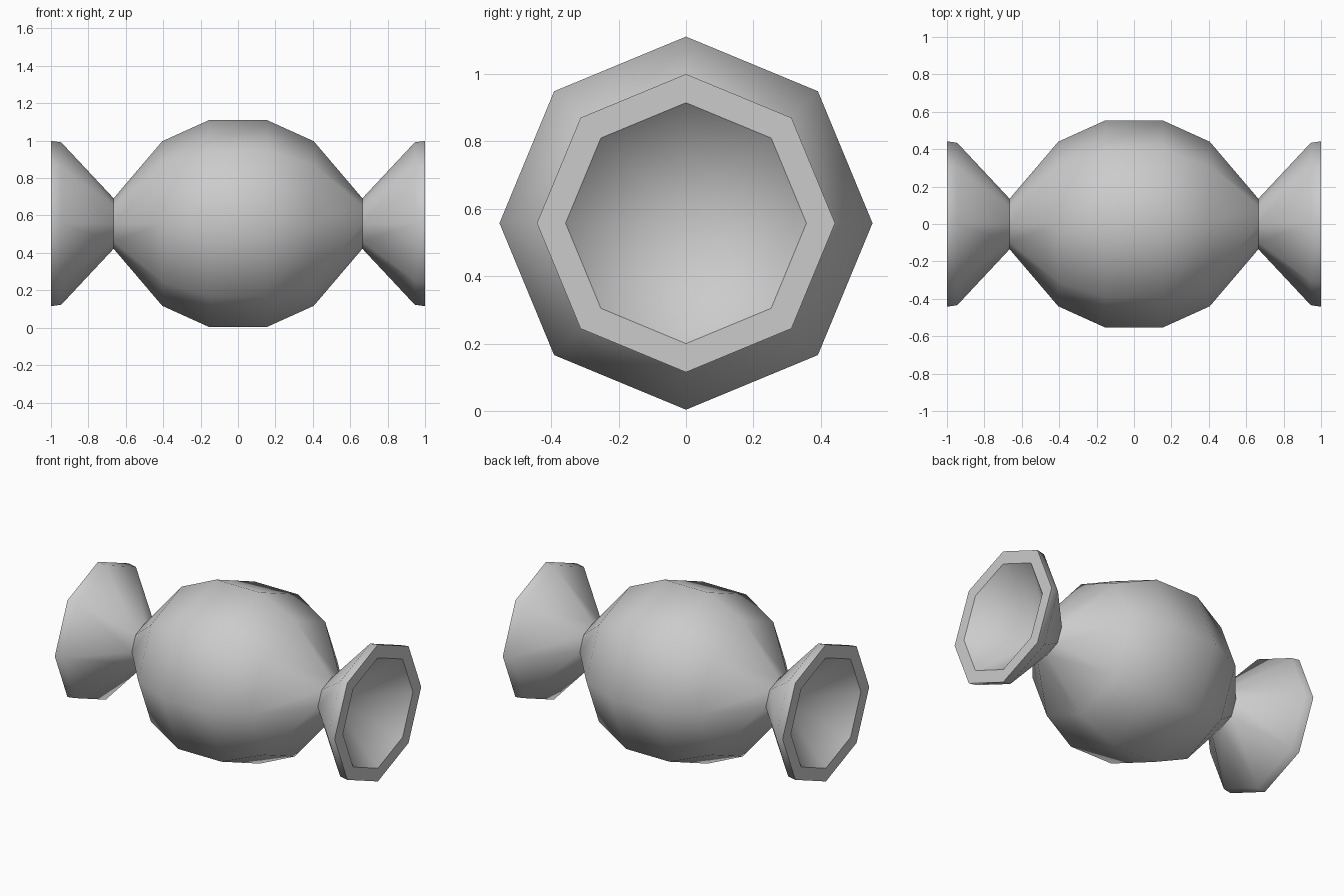
import bpy, bmesh
from math import sin, cos, pi

if "Cube" in bpy.data.objects:
    bpy.data.objects.remove(bpy.data.objects["Cube"])

SIDES = 8
CENTRE_Z = 0.557


def lathe(name, profile, sharp_rings=()):
    """Revolve (x, radius) points around the x axis; radius 0 gives a tip."""
    bm = bmesh.new()
    rings = []
    for x, r in profile:
        count = SIDES if r > 0 else 1
        rings.append([bm.verts.new((x, r * sin(2 * pi * i / SIDES),
                                    CENTRE_Z + r * cos(2 * pi * i / SIDES)))
                      for i in range(count)])
    for a, b in zip(rings, rings[1:]):
        for i in range(SIDES):
            j = (i + 1) % SIDES
            if len(b) == 1:
                bm.faces.new((a[i], a[j], b[0]))
            else:
                bm.faces.new((a[i], a[j], b[j], b[i]))
    bmesh.ops.recalc_face_normals(bm, faces=bm.faces)
    for f in bm.faces:
        f.smooth = True
    for k in sharp_rings:
        for i in range(SIDES):
            bm.edges.get((rings[k][i], rings[k][(i + 1) % SIDES])).smooth = False
    mesh = bpy.data.meshes.new(name)
    bm.to_mesh(mesh)
    bm.free()
    obj = bpy.data.objects.new(name, mesh)
    bpy.context.collection.objects.link(obj)
    return obj


# Round sweet in the middle, pinched at both ends
half = [(0.155, 0.553), (0.405, 0.44), (0.665, 0.135)]
lathe("candy_body", [(-x, r) for x, r in reversed(half)] + half)

# Flared wrapper twists: outer cone, short rim, flat lip, hollow inner cone
flare = [(0.665, 0.135), (0.945, 0.434), (1.0, 0.442), (1.0, 0.357), (0.65, 0.0)]
for name, side in (("left_wrapper_twist", -1), ("right_wrapper_twist", 1)):
    twist = lathe(name, [(side * x, r) for x, r in flare], sharp_rings=(2, 3))
    # Outward normals: the lip must face away from the sweet
    lip = max(twist.data.polygons, key=lambda p: abs(p.normal.x))
    if lip.normal.x * side < 0:
        twist.data.flip_normals()
